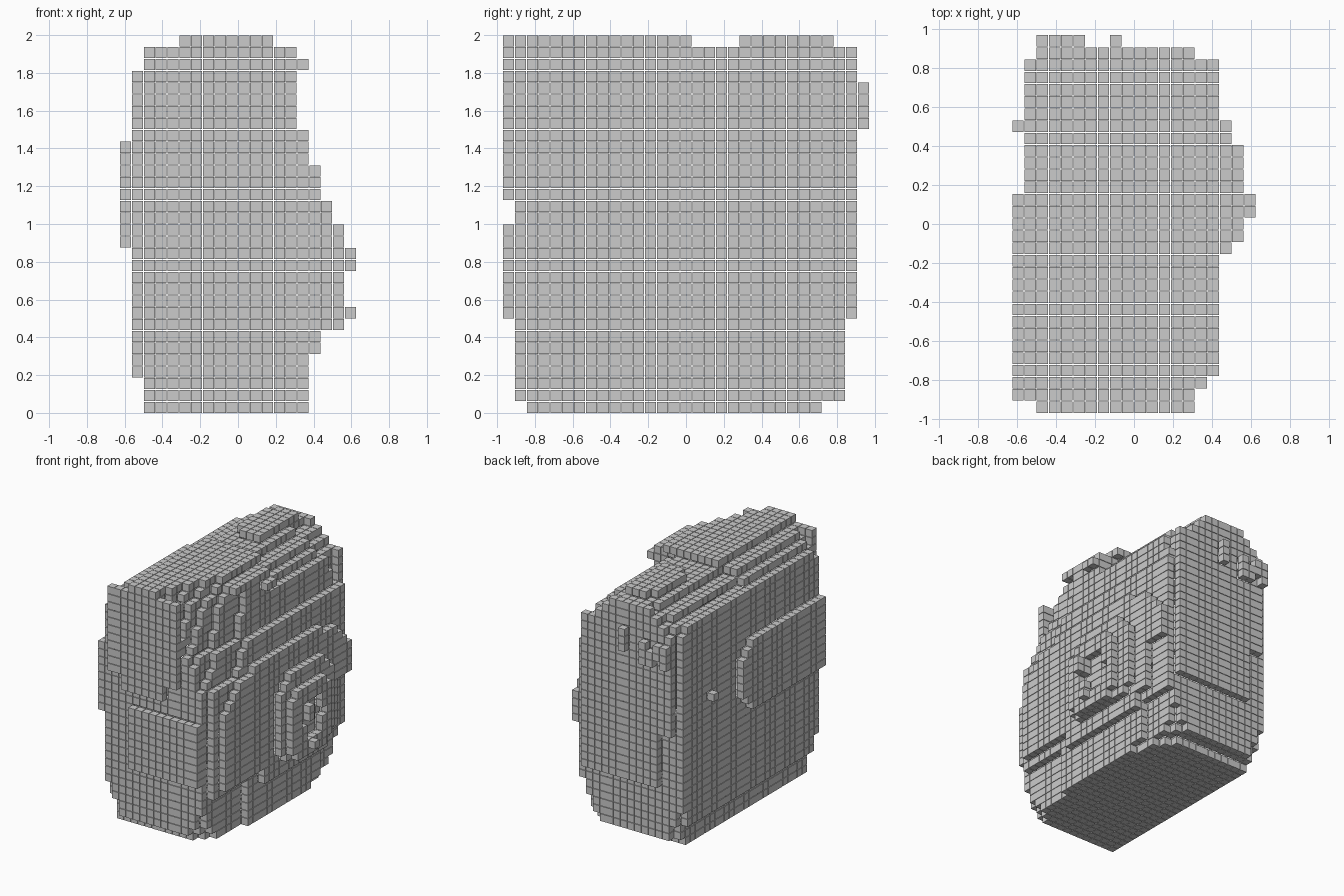
import bpy
from mathutils import Vector

if "Cube" in bpy.data.objects:
    bpy.data.objects.remove(bpy.data.objects["Cube"])

PITCH = 0.0626      # grid spacing of the blocks
SIZE = 0.0585       # block edge, leaves a thin gap
NX, NY, NZ = 20, 31, 32

solid = {}          # (i, j, k) -> part name


def fill(part, ir, jr, kr, test=None):
    """Fill an inclusive index box, optionally masked by test(i, j, k)."""
    for i in range(ir[0], ir[1] + 1):
        for j in range(jr[0], jr[1] + 1):
            for k in range(kr[0], kr[1] + 1):
                if test is None or test(i, j, k):
                    solid.setdefault((i, j, k), part)


def step(table, v):
    """Value of the first (limit, value) pair whose limit is >= v."""
    return next(val for lim, val in table if v <= lim)


def rounded(a, b, ra, rb, power=4):
    """Superellipse mask."""
    return abs(a / ra) ** power + abs(b / rb) ** power <= 1


# Main bag: domed towards the front panel, bevelled at the top
BACK = [(2, 2), (28, 1), (29, 2), (31, 3)]
FRONT = [(23, 15), (29, 14), (31, 13)]
FAR_FRONT = [(23, 15), (27, 14), (28, 13), (29, 12), (31, 10)]
END_TRIM = [(0, 2), (1, 1), (99, 0)]


def in_bag(i, j, k):
    end = min(j - 1, 28 - j)
    near = j < 15
    if 6 <= k <= 19:
        trim = 1 if j == 1 else 0
    elif k < 6:
        trim = step(END_TRIM, end + k // 2) + (0 if 8 < j < 24 else 1)
    else:
        dome = 1 + (k - 20) / 5
        trim = round(dome * abs((j - 15.5) / 14) ** 2.5 * (1.5 if near else 0.4))
    hi = step(FRONT if near else FAR_FRONT, k) - trim
    lo = step(BACK, k) + (1 if end == 0 and (k < 5 or k > 27) else 0)
    if not near and k > 27:
        lo += k - 28
    return lo <= i <= hi


fill("bag_body", (0, 16), (1, 28), (1, 30), in_bag)
fill("bag_base", (2, 15), (2, 26), (0, 0),
     lambda i, j, k: i <= (15 if 8 < j < 22 else 14) - step(END_TRIM, min(j - 2, 26 - j)))

# Lid ridges on top
fill("top_ridge", (5, 12), (0, 15), (31, 31),
     lambda i, j, k: i <= 7 + (j + 2) // 2)
fill("top_ridge", (6, 9), (20, 27), (31, 31),
     lambda i, j, k: rounded(i - 7.8, j - 23.5, 2.4, 4.6, 2))
fill("top_ridge", (13, 14), (8, 14), (30, 30))
fill("top_clip", (15, 15), (13, 14), (29, 29))

# Front panel, pocket and domed centre
fill("front_panel", (16, 16), (3, 28), (5, 20),
     lambda i, j, k: rounded(j - 15.5, k - 11, 13, 9.3, 3.5)
     and (j < 26 or k > 12) and (k > 6 or 10 < j < 24))
fill("front_pocket", (17, 17), (13, 23), (7, 17),
     lambda i, j, k: rounded(j - 18, k - 11.5, 5.6, 6.3, 2.5))
fill("pocket_ring", (18, 18), (14, 21), (7, 15),
     lambda i, j, k: rounded(j - 17.5, k - 11, 4.6, 5, 2)
     and not rounded(j - 18, k - 11, 2, 2.4, 2))
fill("pocket_tip", (19, 19), (16, 17), (12, 13),
     lambda i, j, k: (18, j, k) in solid)
fill("pocket_tip", (19, 19), (17, 17), (8, 8))

# Raised back pad
fill("back_pad", (0, 0), (1, 17), (14, 22),
     lambda i, j, k: rounded(j - 8, k - 18, 9.6, 5, 3))
fill("back_pad", (0, 0), (23, 23), (18, 18))

# Side panels and side pockets at both ends
fill("side_panel", (2, 11), (0, 0), (18, 30),
     lambda i, j, k: k > 19 or 4 <= i <= 9)
fill("side_pocket", (5, 14), (0, 0), (8, 15),
     lambda i, j, k: rounded(i - 9.5, k - 11, 5.2, 5, 4))
fill("side_panel", (2, 14), (29, 29), (15, 30),
     lambda i, j, k: abs(i - 7.5) <= 6.5 - 1.3 * max(0, k - 27))
fill("side_pocket", (4, 14), (29, 29), (8, 14),
     lambda i, j, k: rounded(i - 9, k - 11.5, 6, 4.5, 4))
fill("side_clip", (2, 5), (30, 30), (24, 26),
     lambda i, j, k: (i + k) % 3 > 0 or k == 25)
fill("side_clip", (8, 8), (30, 30), (25, 27))

# Only blocks with an exposed side are built
NEIGHBOURS = [(1, 0, 0), (-1, 0, 0), (0, 1, 0), (0, -1, 0), (0, 0, 1), (0, 0, -1)]
parts = {}
for c, name in solid.items():
    if any((c[0] + d[0], c[1] + d[1], c[2] + d[2]) not in solid for d in NEIGHBOURS):
        parts.setdefault(name, []).append(c)

CUBE_V = [Vector((x, y, z)) * SIZE for x in (-.5, .5) for y in (-.5, .5) for z in (-.5, .5)]
CUBE_F = [(0, 1, 3, 2), (4, 6, 7, 5), (0, 4, 5, 1), (2, 3, 7, 6), (0, 2, 6, 4), (1, 5, 7, 3)]

# One object of blocks per part
for name, cells in parts.items():
    verts, faces = [], []
    for i, j, k in cells:
        pos = Vector(((i - (NX - 1) / 2) * PITCH, (j - (NY - 1) / 2) * PITCH,
                      k * PITCH + SIZE / 2))
        base = len(verts)
        verts += [pos + v for v in CUBE_V]
        faces += [tuple(base + n for n in f) for f in CUBE_F]
    mesh = bpy.data.meshes.new(name)
    mesh.from_pydata(verts, [], faces)
    bpy.context.collection.objects.link(bpy.data.objects.new(name, mesh))
